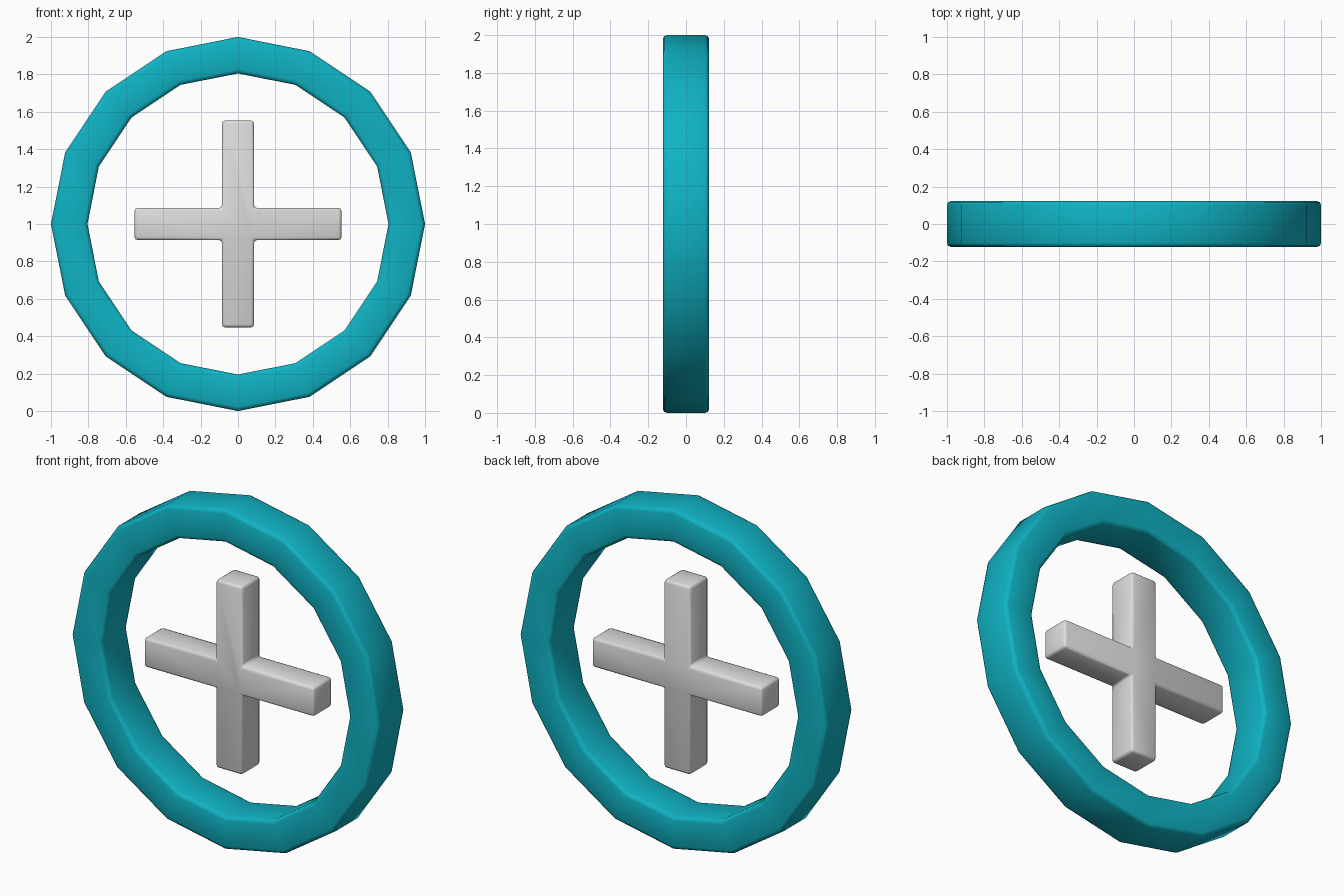
import bpy
import bmesh
from math import pi
from mathutils import Vector

cube = bpy.data.objects.get("Cube")
if cube:
    bpy.data.objects.remove(cube)

CENTRE = Vector((0, 0, 1))


def make_material(name, colour):
    mat = bpy.data.materials.new(name)
    mat.use_nodes = True
    mat.diffuse_color = colour
    mat.node_tree.nodes["Principled BSDF"].inputs["Base Color"].default_value = colour
    return mat


def finish(name, bm, mat, bevel, segments):
    """Turn a bmesh into a smooth shaded object with rounded edges."""
    bmesh.ops.recalc_face_normals(bm, faces=bm.faces)
    mesh = bpy.data.meshes.new(name)
    bm.to_mesh(mesh)
    bm.free()
    mesh.materials.append(mat)
    mesh.shade_smooth()
    obj = bpy.data.objects.new(name, mesh)
    obj.location = CENTRE
    bpy.context.collection.objects.link(obj)
    mod = obj.modifiers.new("Rounded edges", 'BEVEL')
    mod.width = bevel
    mod.segments = segments
    mod.limit_method = 'ANGLE'
    mod.angle_limit = pi / 6
    return obj


teal = make_material("Teal", (0.005, 0.45, 0.55, 1))
grey = make_material("Light grey", (0.72, 0.72, 0.72, 1))

# Outer ring: a rectangular section spun in sixteen steps
OUTER, INNER, HALF_DEPTH = 1.0, 0.805, 0.123
bm = bmesh.new()
section = [bm.verts.new((x, y, 0)) for x, y in (
    (INNER, -HALF_DEPTH), (OUTER, -HALF_DEPTH), (OUTER, HALF_DEPTH), (INNER, HALF_DEPTH))]
edges = [bm.edges.new((section[i - 1], section[i])) for i in range(4)]
bmesh.ops.spin(bm, geom=section + edges, cent=(0, 0, 0), axis=(0, 1, 0),
               angle=2 * pi, steps=16, use_merge=True)
bmesh.ops.remove_doubles(bm, verts=bm.verts, dist=0.001)
finish("outer_ring", bm, teal, 0.022, 2)

# Centre cross: one quarter of the outline turned four times, then extruded
ARM, HALF = 0.553, 0.086
outline = []
for turn in range(4):
    for x, z in ((ARM, -HALF), (ARM, HALF), (HALF, HALF)):
        for _ in range(turn):
            x, z = -z, x
        outline.append((x, -HALF, z))
bm = bmesh.new()
face = bm.faces.new([bm.verts.new(p) for p in outline])
result = bmesh.ops.extrude_face_region(bm, geom=[face])
moved = [v for v in result["geom"] if isinstance(v, bmesh.types.BMVert)]
bmesh.ops.translate(bm, verts=moved, vec=(0, 2 * HALF, 0))
finish("centre_cross", bm, grey, 0.016, 2)
